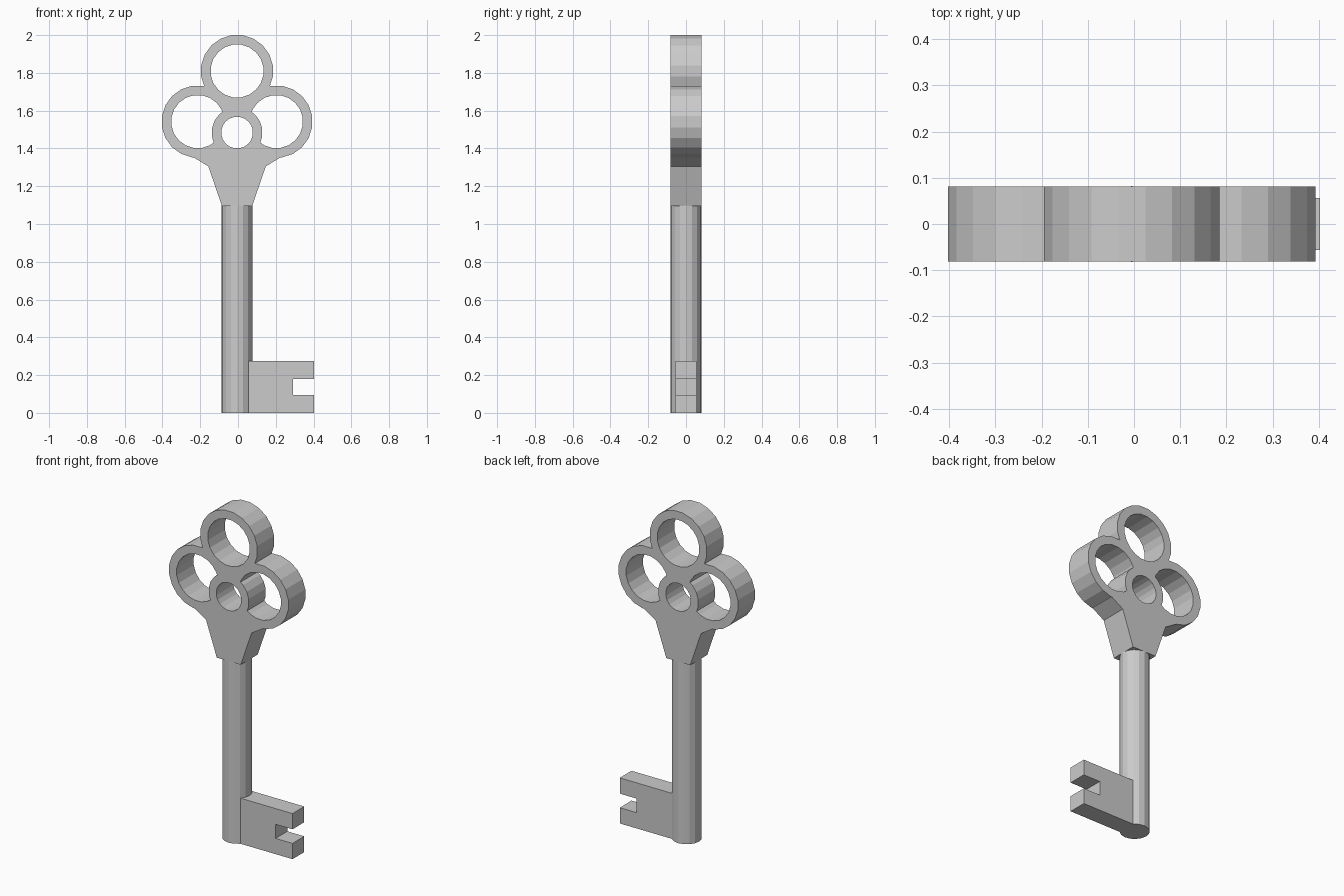
import bpy, bmesh
from math import cos, sin, pi

if "Cube" in bpy.data.objects:
    bpy.data.objects.remove(bpy.data.objects["Cube"])

CX = -0.005   # axis of the key
T = 0.081     # half thickness of the head


def prism(name, pts, half, axis='Y', z0=0.0, z1=0.0):
    """Extrude a 2D outline: along Y (pts are x,z) or along Z (pts are x,y)."""
    bm = bmesh.new()
    if axis == 'Y':
        a = [bm.verts.new((x, -half, z)) for x, z in pts]
        b = [bm.verts.new((x, half, z)) for x, z in pts]
    else:
        a = [bm.verts.new((x, y, z0)) for x, y in pts]
        b = [bm.verts.new((x, y, z1)) for x, y in pts]
    bm.faces.new(a)
    bm.faces.new(b[::-1])
    n = len(pts)
    for i in range(n):
        j = (i + 1) % n
        bm.faces.new((a[j], a[i], b[i], b[j]))
    bmesh.ops.recalc_face_normals(bm, faces=bm.faces)
    me = bpy.data.meshes.new(name)
    bm.to_mesh(me)
    bm.free()
    ob = bpy.data.objects.new(name, me)
    bpy.context.collection.objects.link(ob)
    return ob


def ngon(cx, cy, r, n=20, turn=0.5):
    return [(cx + r * cos(2 * pi * (i + turn) / n),
             cy + r * sin(2 * pi * (i + turn) / n)) for i in range(n)]


def combine(ob, other, op):
    """Apply a boolean and remove the helper."""
    mod = ob.modifiers.new(op, 'BOOLEAN')
    mod.operation = op
    mod.solver = 'EXACT'
    mod.object = other
    bpy.context.view_layer.objects.active = ob
    bpy.ops.object.modifier_apply(modifier=mod.name)
    bpy.data.objects.remove(other)


# head: tapered neck plus the web between the loops
side = [(0.08, 1.095), (0.152, 1.305), (0.245, 1.362), (0.208, 1.54)]
outline = ([(CX + x, z) for x, z in side] + [(CX, 1.81)]
           + [(CX - x, z) for x, z in reversed(side)])
head = prism("head", outline, T)

# three loops, then their openings
loops = [(CX, 1.81), (CX - 0.208, 1.542), (CX + 0.208, 1.542)]
for x, z in loops:
    combine(head, prism("loop", ngon(x, z, 0.192), T), 'UNION')
for x, z in loops:
    combine(head, prism("opening", ngon(x, z, 0.141), 0.3), 'DIFFERENCE')

# small centre ring
combine(head, prism("centre_ring", ngon(CX, 1.484, 0.135), T), 'UNION')
combine(head, prism("centre_hole", ngon(CX, 1.484, 0.084), 0.3), 'DIFFERENCE')

# round shaft with the notched bit at its foot
shaft = prism("shaft_and_bit", ngon(CX, 0, 0.082, 16, 0), 0, 'Z', 0, 1.097)
bit = prism("bit", [(0.03, 0), (0.403, 0), (0.403, 0.095), (0.29, 0.095),
                    (0.29, 0.18), (0.403, 0.18), (0.403, 0.275), (0.03, 0.275)], 0.056)
combine(shaft, bit, 'UNION')
